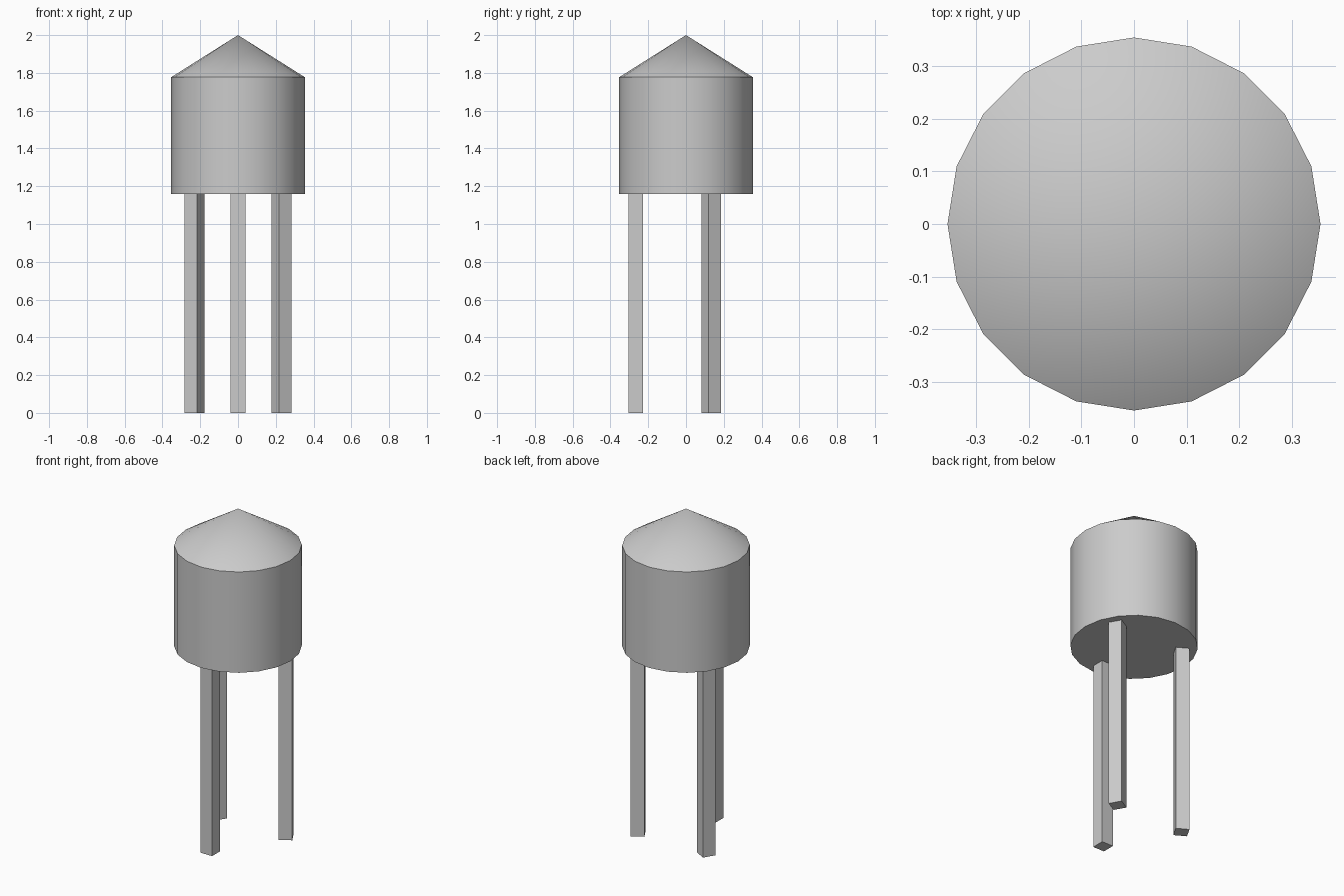
import bpy, bmesh, math

if "Cube" in bpy.data.objects:
    bpy.data.objects.remove(bpy.data.objects["Cube"])

SIDES = 20
RADIUS = 0.354
TANK_BOTTOM, TANK_TOP, APEX = 1.16, 1.777, 2.0
LEG_COUNT, LEG_WIDTH, LEG_RADIUS = 3, 0.077, 0.267


def lathe(name, profile):
    """Revolve an (r, z) profile about the z axis into a 20-sided solid."""
    bm = bmesh.new()
    verts = [bm.verts.new((r, 0, z)) for r, z in profile]
    edges = [bm.edges.new(pair) for pair in zip(verts, verts[1:])]
    bmesh.ops.spin(bm, geom=verts + edges, cent=(0, 0, 0), axis=(0, 0, 1),
                   angle=math.tau, steps=SIDES)
    bmesh.ops.remove_doubles(bm, verts=bm.verts, dist=1e-4)
    bmesh.ops.recalc_face_normals(bm, faces=bm.faces)
    mesh = bpy.data.meshes.new(name)
    bm.to_mesh(mesh)
    bm.free()
    obj = bpy.data.objects.new(name, mesh)
    bpy.context.collection.objects.link(obj)
    bpy.ops.object.select_all(action='DESELECT')
    obj.select_set(True)
    bpy.context.view_layer.objects.active = obj
    bpy.ops.object.shade_smooth_by_angle(angle=math.radians(30))
    return obj


# Drum with flat underside and conical roof
lathe("tank", [(0, TANK_BOTTOM), (RADIUS, TANK_BOTTOM),
               (RADIUS, TANK_TOP), (0, APEX)])

# Square legs spaced evenly around the axis, the first at the front
for i in range(LEG_COUNT):
    a = -math.pi / 2 + i * math.tau / LEG_COUNT
    bpy.ops.mesh.primitive_cube_add(
        size=1, rotation=(0, 0, a),
        location=(LEG_RADIUS * math.cos(a), LEG_RADIUS * math.sin(a), TANK_BOTTOM / 2))
    leg = bpy.context.object
    leg.name = ("front_leg", "right_leg", "left_leg")[i]
    leg.scale = (LEG_WIDTH, LEG_WIDTH, TANK_BOTTOM)
